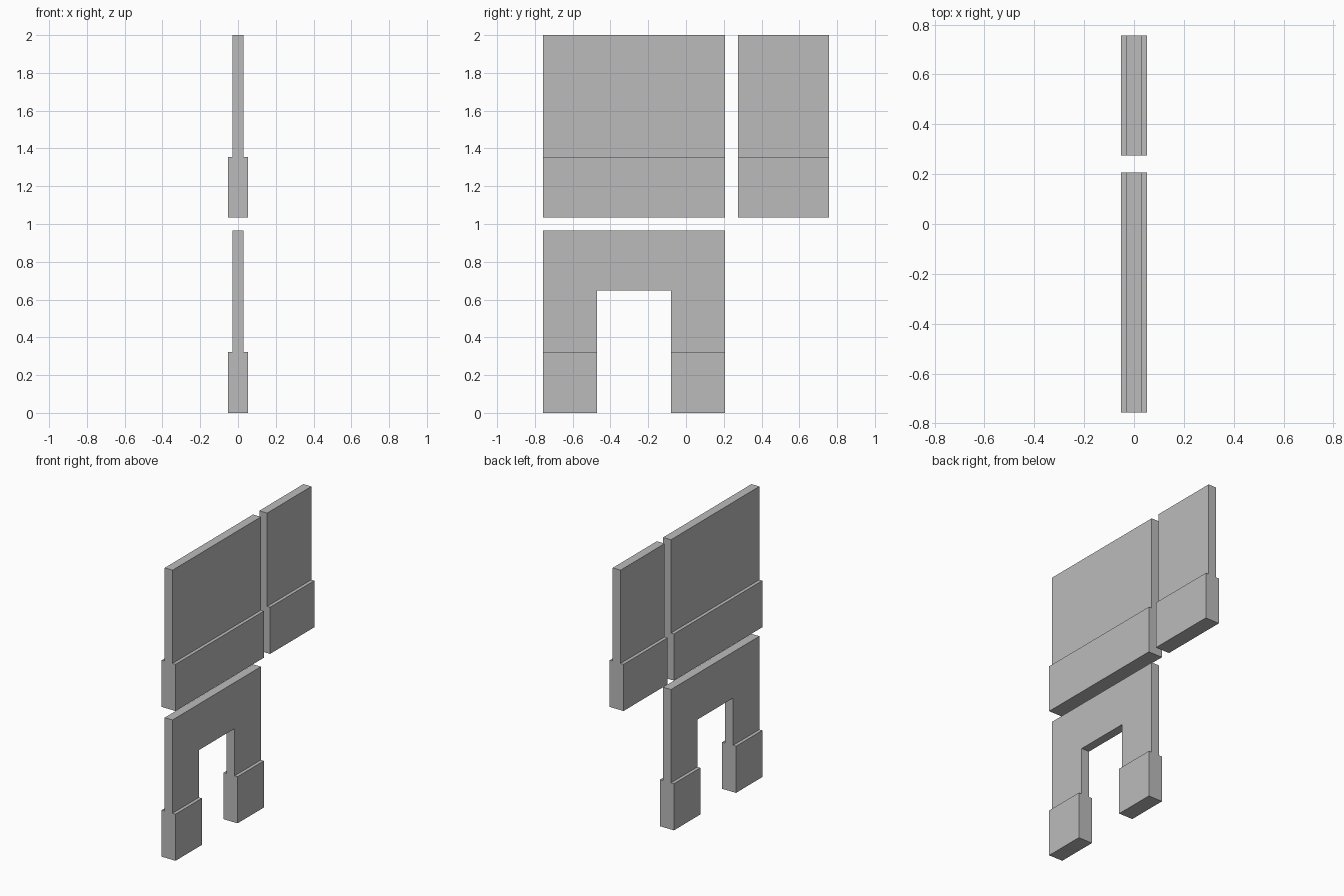
import bpy
import bmesh

cube = bpy.data.objects.get("Cube")
if cube:
    bpy.data.objects.remove(cube, do_unlink=True)

# Plain wall colour
grey = bpy.data.materials.new("wall_grey")
grey.use_nodes = True
colour = (0.5, 0.5, 0.5, 1)
grey.diffuse_color = colour
grey.node_tree.nodes["Principled BSDF"].inputs["Base Color"].default_value = colour

WALL = 0.03      # half thickness of the upper wall
PLINTH = 0.053   # half thickness of the thicker base
HEIGHT = 0.966
STEP = 0.322


def extrude_profile(name, profile, y0, y1, z=0):
    """Sweep an x-z outline along y into a solid."""
    bm = bmesh.new()
    face = bm.faces.new([bm.verts.new((px, y0, pz + z)) for px, pz in profile])
    swept = bmesh.ops.extrude_face_region(bm, geom=[face])["geom"]
    verts = [v for v in swept if isinstance(v, bmesh.types.BMVert)]
    bmesh.ops.translate(bm, verts=verts, vec=(0, y1 - y0, 0))
    bmesh.ops.recalc_face_normals(bm, faces=bm.faces)
    mesh = bpy.data.meshes.new(name)
    bm.to_mesh(mesh)
    bm.free()
    mesh.materials.append(grey)
    obj = bpy.data.objects.new(name, mesh)
    bpy.context.collection.objects.link(obj)
    return obj


# Stepped wall section, mirrored about x = 0
half = [(PLINTH, 0), (PLINTH, STEP), (WALL, STEP), (WALL, HEIGHT)]
section = half + [(-x, z) for x, z in reversed(half)]

# Three separate wall panels
extrude_profile("wide_wall_panel", section, -0.757, 0.207, 2 - HEIGHT)
extrude_profile("narrow_wall_panel", section, 0.275, 0.757, 2 - HEIGHT)
doorway = extrude_profile("doorway_wall_panel", section, -0.757, 0.207)

# Doorway opening
opening = [(-0.2, -0.2), (0.2, -0.2), (0.2, 0.648), (-0.2, 0.648)]
cutter = extrude_profile("doorway_cutter", opening, -0.47, -0.08)
cutter.hide_render = True
cutter.hide_viewport = True
cutter.display_type = 'WIRE'
cut = doorway.modifiers.new("doorway_opening", 'BOOLEAN')
cut.operation = 'DIFFERENCE'
cut.solver = 'EXACT'
cut.object = cutter
